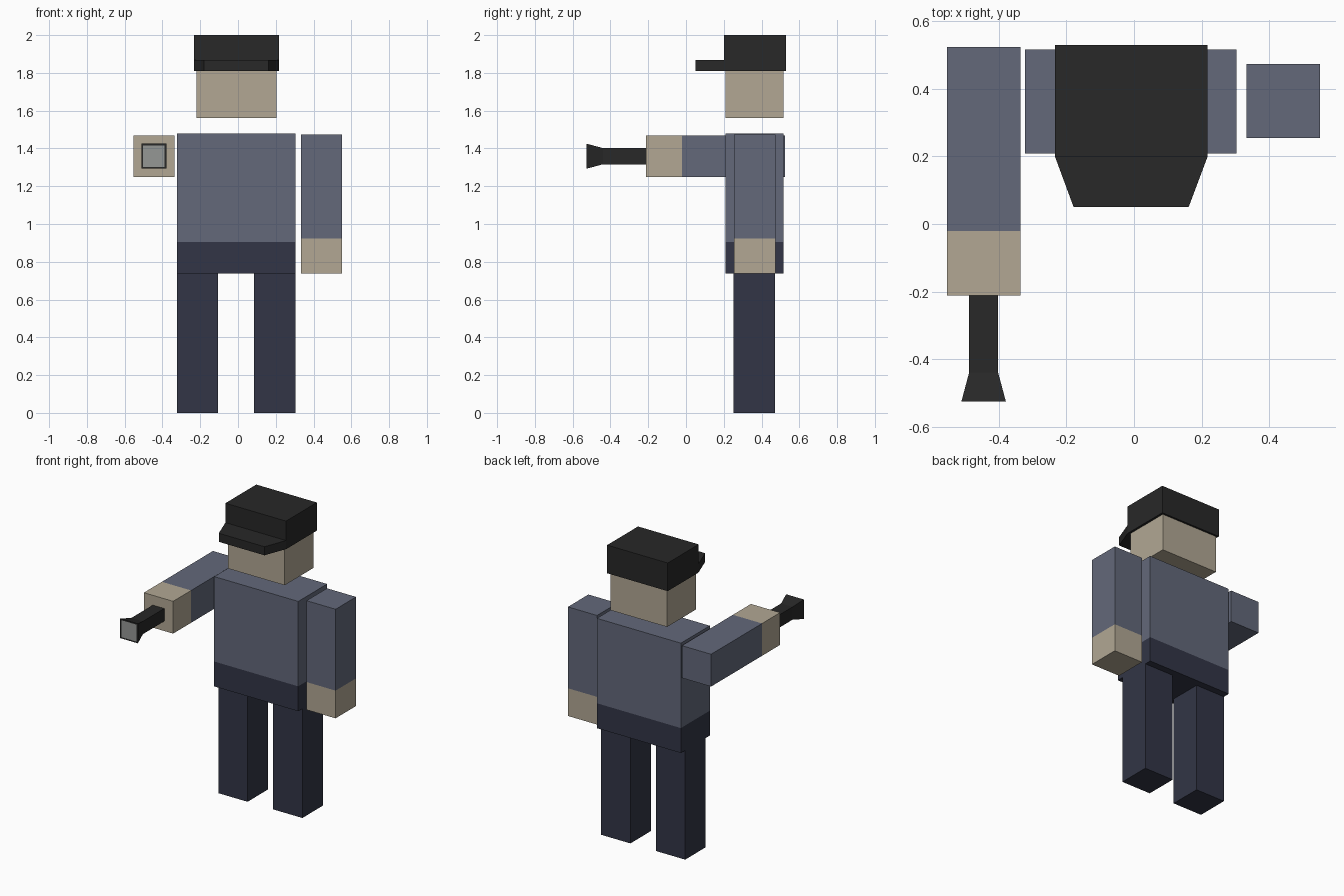
import bpy, bmesh

if "Cube" in bpy.data.objects:
    bpy.data.objects.remove(bpy.data.objects["Cube"])


def material(name, rgb):
    m = bpy.data.materials.new(name)
    m.diffuse_color = (*rgb, 1)
    m.use_nodes = True
    m.node_tree.nodes["Principled BSDF"].inputs["Base Color"].default_value = m.diffuse_color
    return m


SHIRT = material("shirt_blue", (0.125, 0.14, 0.195))
NAVY = material("trouser_navy", (0.032, 0.036, 0.061))
SKIN = material("skin", (0.445, 0.39, 0.296))
BLACK = material("black", (0.021, 0.021, 0.021))
LENS = material("lens_grey", (0.30, 0.31, 0.30))


def loft(name, axis, sections, mats, end_mat=None):
    """Closed box skin through rectangles (pos, (a0, a1), (b0, b1)) along an axis;
    mats gives one material per span."""
    bm = bmesh.new()
    slots = list(dict.fromkeys(mats + ([end_mat] if end_mat else [])))
    rings = []
    for pos, a, b in sections:
        ring = []
        for u, v in ((a[0], b[0]), (a[1], b[0]), (a[1], b[1]), (a[0], b[1])):
            ring.append(bm.verts.new((u, v, pos) if axis == "z" else (u, pos, v)))
        rings.append(ring)
    for lower, upper, mat in zip(rings, rings[1:], mats):
        for i in range(4):
            j = (i + 1) % 4
            f = bm.faces.new((lower[i], lower[j], upper[j], upper[i]))
            f.material_index = slots.index(mat)
    bm.faces.new(rings[0]).material_index = slots.index(mats[0])
    bm.faces.new(rings[-1]).material_index = slots.index(end_mat or mats[-1])
    bmesh.ops.recalc_face_normals(bm, faces=bm.faces[:])
    mesh = bpy.data.meshes.new(name)
    bm.to_mesh(mesh)
    bm.free()
    for m in slots:
        mesh.materials.append(m)
    obj = bpy.data.objects.new(name, mesh)
    bpy.context.collection.objects.link(obj)
    return obj


def bar(name, axis, stops, a, b, mats):
    """Straight box cut into coloured bands at the given stops."""
    return loft(name, axis, [(s, a, b) for s in stops], mats)


# Legs
for side, x in (("right", (-0.323, -0.105)), ("left", (0.086, 0.304))):
    bar(side + "_leg", "z", (0, 0.737), x, (0.252, 0.47), [NAVY])

# Torso with waist band
bar("torso", "z", (0.737, 0.905, 1.478), (-0.323, 0.304), (0.208, 0.516), [NAVY, SHIRT])

# Hanging arm and raised arm, each with a hand
bar("left_arm", "z", (0.737, 0.924, 1.473), (0.333, 0.55), (0.255, 0.473), [SKIN, SHIRT])
bar("right_arm", "y", (-0.212, -0.02, 0.524), (-0.554, -0.336), (1.25, 1.468), [SKIN, SHIRT])

# Head
bar("head", "z", (1.56, 1.812), (-0.22, 0.203), (0.208, 0.516), [SKIN])

# Cap and tapered visor
bar("cap", "z", (1.81, 2.0), (-0.234, 0.218), (0.2, 0.529), [BLACK])
loft("cap_visor", "y", [(0.2, (-0.234, 0.218), (1.811, 1.869)),
                        (0.051, (-0.179, 0.162), (1.811, 1.869))], [BLACK])


# Flashlight: handle, flared head, lens set in the rim
def square(y, r):
    return (y, (-0.445 - r, -0.445 + r), (1.359 - r, 1.359 + r))


loft("flashlight", "y",
     [square(-0.212, 0.043), square(-0.44, 0.043), square(-0.526, 0.066), square(-0.526, 0.057)],
     [BLACK] * 3, LENS)
